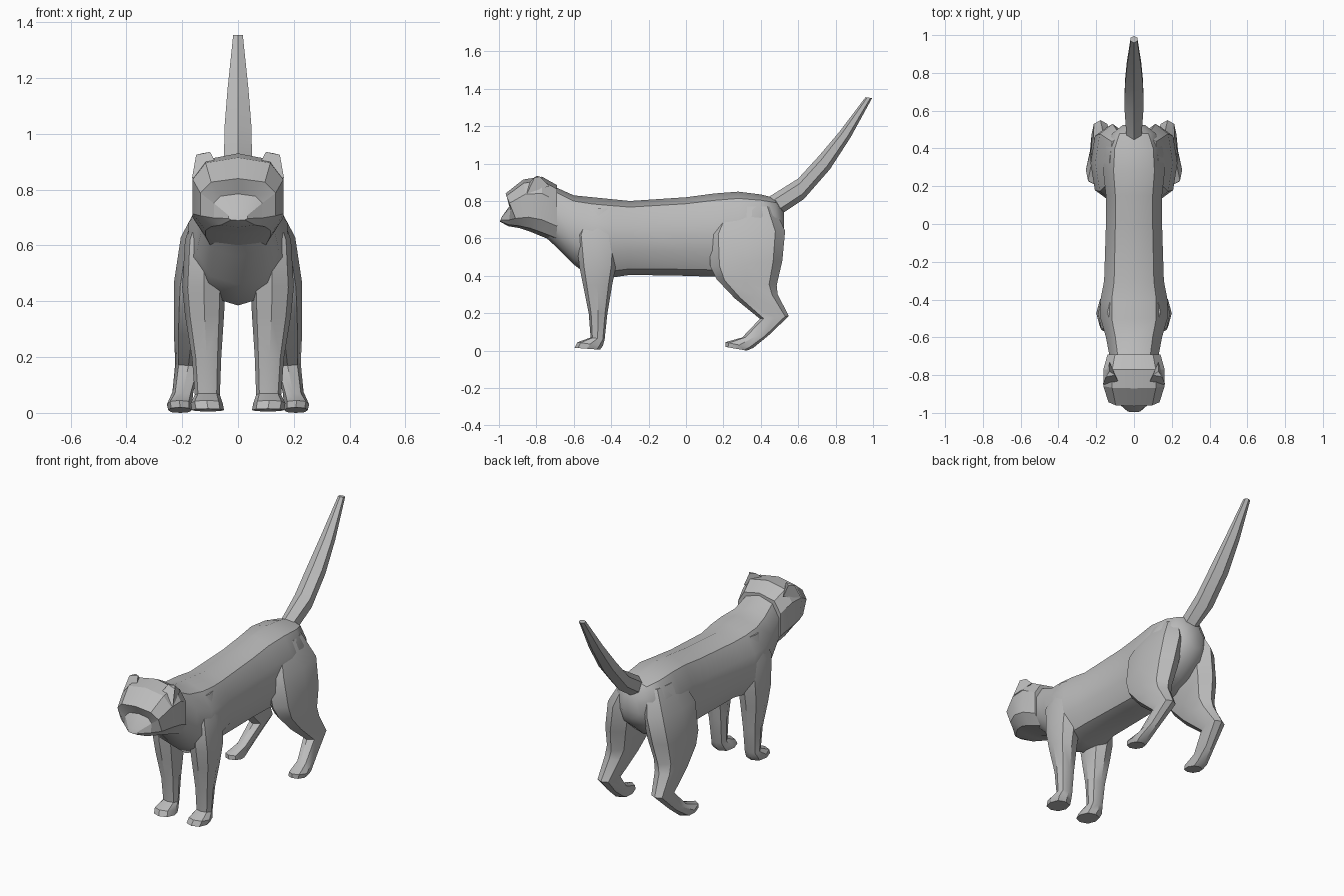
import bpy, bmesh, math
from mathutils import Vector

grey = bpy.data.materials.new("grey fur")
grey.diffuse_color = (0.5, 0.5, 0.5, 1)


def loft(name, rings, angle=30):
    """Skin a list of equal-sized vertex rings and cap both ends."""
    bm = bmesh.new()
    vr = [[bm.verts.new(p) for p in r] for r in rings]
    n = len(vr[0])
    for a, b in zip(vr, vr[1:]):
        for i in range(n):
            j = (i + 1) % n
            bm.faces.new((a[i], a[j], b[j], b[i]))
    bm.faces.new(vr[0][::-1])
    bm.faces.new(vr[-1])
    bmesh.ops.recalc_face_normals(bm, faces=bm.faces)
    me = bpy.data.meshes.new(name)
    bm.to_mesh(me)
    bm.free()
    me.materials.append(grey)
    ob = bpy.data.objects.new(name, me)
    bpy.context.collection.objects.link(ob)
    bpy.ops.object.select_all(action='DESELECT')
    ob.select_set(True)
    bpy.context.view_layer.objects.active = ob
    bpy.ops.object.shade_smooth_by_angle(angle=math.radians(angle))
    return ob


def squash(v, p):
    return math.copysign(abs(v) ** p, v)


def upright(y, z0, z1, hw, sides=10, p=0.85):
    """Cross-section facing along y, given bottom, top and half width."""
    return [(hw * squash(math.sin(t), p), y,
             (z0 + z1) / 2 + (z1 - z0) / 2 * squash(math.cos(t), p))
            for t in (2 * math.pi * i / sides for i in range(sides))]


def span(front, back, x0, x1, sides=8, p=0.85):
    """Cross-section stretched between a front and a back (y, z) point."""
    f, b = Vector((0, *front)), Vector((0, *back))
    c, h = (f + b) / 2, (f - b) / 2
    return [c + h * squash(math.cos(t), p)
            + Vector(((x0 + x1) / 2 + (x1 - x0) / 2 * squash(math.sin(t), p), 0, 0))
            for t in (2 * math.pi * i / sides for i in range(sides))]


# trunk and neck
loft("body", [upright(*r) for r in (
    (-0.80, 0.65, 0.90, 0.11), (-0.70, 0.56, 0.875, 0.135),
    (-0.60, 0.46, 0.83, 0.155), (-0.50, 0.385, 0.82, 0.185),
    (-0.40, 0.39, 0.81, 0.185), (-0.30, 0.405, 0.80, 0.165),
    (0.00, 0.40, 0.82, 0.155), (0.15, 0.395, 0.84, 0.155),
    (0.28, 0.41, 0.85, 0.17), (0.40, 0.46, 0.835, 0.16),
    (0.48, 0.53, 0.815, 0.12), (0.525, 0.60, 0.74, 0.06))], 40)

# head with a pointed muzzle, overhanging brow and flat cheeks
head = ((-0.995, -0.985, 0.69, 0.715, 0.035), (-0.95, -0.935, 0.665, 0.785, 0.09),
        (-0.89, -0.965, 0.655, 0.84, 0.14), (-0.83, -0.87, 0.635, 0.915, 0.168),
        (-0.77, -0.77, 0.61, 0.93, 0.168), (-0.69, -0.69, 0.58, 0.885, 0.145))
loft("head", [span((yt, z1), (yb, z0), -w, w, 10, 0.7)
              for yb, yt, z0, z1, w in head], 22)

# tail
loft("tail", [span(f, b, -w, w, 6, 1) for f, b, w in (
    ((0.44, 0.82), (0.48, 0.71), 0.045), ((0.60, 0.92), (0.63, 0.81), 0.058),
    ((0.71, 1.04), (0.77, 0.97), 0.056), ((0.82, 1.17), (0.88, 1.14), 0.043),
    ((0.96, 1.355), (0.995, 1.35), 0.02))], 30)

FRONT = (((-0.53, 0.76), (-0.40, 0.76), 0.05, 0.14),
         ((-0.59, 0.62), (-0.36, 0.62), 0.05, 0.19),
         ((-0.57, 0.45), (-0.375, 0.45), 0.045, 0.20),
         ((-0.55, 0.35), (-0.395, 0.35), 0.05, 0.19),
         ((-0.52, 0.20), (-0.42, 0.20), 0.06, 0.165),
         ((-0.51, 0.07), (-0.435, 0.06), 0.065, 0.155),
         ((-0.58, 0.045), (-0.445, 0.025), 0.055, 0.17),
         ((-0.595, 0.015), (-0.46, 0.005), 0.05, 0.165))
HIND = (((0.20, 0.77), (0.47, 0.77), 0.02, 0.13),
        ((0.12, 0.62), (0.53, 0.64), 0.02, 0.205),
        ((0.13, 0.45), (0.515, 0.48), 0.05, 0.23),
        ((0.165, 0.38), (0.485, 0.35), 0.08, 0.23),
        ((0.26, 0.28), (0.49, 0.30), 0.10, 0.23),
        ((0.395, 0.17), (0.55, 0.185), 0.13, 0.225),
        ((0.30, 0.07), (0.44, 0.08), 0.16, 0.235),
        ((0.21, 0.045), (0.36, 0.015), 0.165, 0.255),
        ((0.21, 0.02), (0.325, 0.0), 0.165, 0.25))

for side, s in (("left", 1), ("right", -1)):
    # legs with paws
    for name, rows in (("front_leg", FRONT), ("hind_leg", HIND)):
        loft(f"{side}_{name}", [span(f, b, s * x0, s * x1) for f, b, x0, x1 in rows], 35)
    # small folded ear
    loft(f"{side}_ear", [
        [(s * 0.07, -0.86, 0.88), (s * 0.165, -0.85, 0.84), (s * 0.13, -0.73, 0.88)],
        [(s * 0.10, -0.80, 0.935), (s * 0.15, -0.81, 0.925), (s * 0.13, -0.78, 0.93)]], 10)
